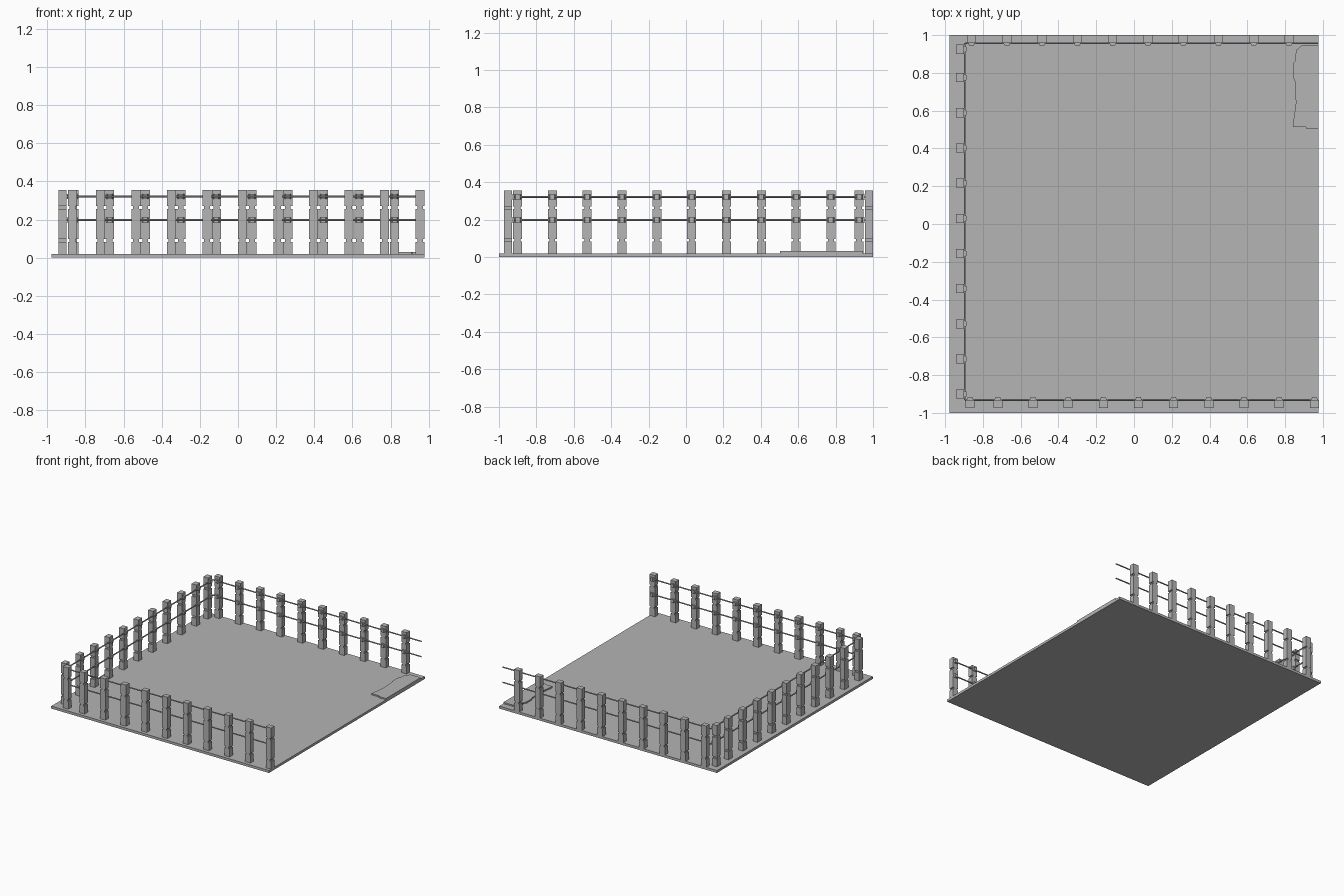
import bpy, bmesh, math
from mathutils import Matrix, Vector

cube = bpy.data.objects.get("Cube")
if cube:
    bpy.data.objects.remove(cube, do_unlink=True)

grey = bpy.data.materials.new("plain grey")
grey.use_nodes = True
grey.diffuse_color = (0.46, 0.46, 0.46, 1)
grey.node_tree.nodes["Principled BSDF"].inputs["Base Color"].default_value = (0.46, 0.46, 0.46, 1)

BASE_TOP, POST_TOP = 0.02, 0.355
WIRE_HEIGHTS = (0.197, 0.321)


def finish(bm, name):
    bmesh.ops.recalc_face_normals(bm, faces=bm.faces)
    mesh = bpy.data.meshes.new(name)
    bm.to_mesh(mesh)
    bm.free()
    mesh.materials.append(grey)
    obj = bpy.data.objects.new(name, mesh)
    bpy.context.collection.objects.link(obj)
    return obj


def add_box(bm, low, high):
    low, high = Vector(low), Vector(high)
    matrix = Matrix.Translation((low + high) / 2) @ Matrix.Diagonal((*(high - low), 1))
    bmesh.ops.create_cube(bm, size=1, matrix=matrix)


def add_prism(bm, points, offset):
    face = bm.faces.new([bm.verts.new(p) for p in points])
    made = bmesh.ops.extrude_face_region(bm, geom=[face])["geom"]
    bmesh.ops.translate(bm, vec=offset, verts=[v for v in made if isinstance(v, bmesh.types.BMVert)])


def make_post(name, place):
    """Notched post: outer face at local y = 0, field side at +y."""
    bm = bmesh.new()
    half, notch, depth = 0.024, 0.007, 0.042
    side = [(half, BASE_TOP)]
    for z in (0.09, 0.263):
        side += [(half, z - notch), (half - 0.009, z - notch),
                 (half - 0.009, z + notch), (half, z + notch)]
    side.append((half, POST_TOP))
    outline = side + [(-x, z) for x, z in reversed(side)]
    add_prism(bm, [(x, 0, z) for x, z in outline], (0, depth, 0))
    # Wire holders on the field side
    for z in WIRE_HEIGHTS:
        add_prism(bm, [(-0.018, depth, z - 0.013), (-0.012, depth + 0.014, z - 0.013),
                       (0.012, depth + 0.014, z - 0.013), (0.018, depth, z - 0.013)],
                  (0, 0, 0.026))
    bm.transform(place)
    finish(bm, name)


def make_wire(name, start, end):
    bm = bmesh.new()
    start, end = Vector(start), Vector(end)
    span = end - start
    turn = span.to_track_quat("Z", "Y").to_matrix().to_4x4()
    bmesh.ops.create_cone(bm, cap_ends=True, segments=8, radius1=0.005, radius2=0.005,
                          depth=span.length, matrix=Matrix.Translation((start + end) / 2) @ turn)
    finish(bm, name)


# Ground slab
bm = bmesh.new()
add_box(bm, (-0.978, -1, 0), (0.978, 1, BASE_TOP))
finish(bm, "ground_slab")

# Raised patch with a ragged inner edge
patch = [(0.978, 0.947), (0.89, 0.947), (0.858, 0.92), (0.852, 0.86), (0.842, 0.85),
         (0.842, 0.775), (0.852, 0.755), (0.857, 0.64), (0.842, 0.53), (0.842, 0.513),
         (0.91, 0.513), (0.915, 0.503), (0.978, 0.503)]
bm = bmesh.new()
add_prism(bm, [(x, y, BASE_TOP - 0.005) for x, y in patch], (0, 0, 0.016))
finish(bm, "ground_patch")

# Posts on three sides
STEP = 0.1862
front_x = [-0.868] + [-0.721 + STEP * i for i in range(10)]
back_x = [-0.86 + STEP * 1.003 * i for i in range(10)]
left_y = [0.925] + [0.775 - STEP * i for i in range(10)]
for i, x in enumerate(front_x):
    make_post(f"front_post_{i + 1}", Matrix.Translation((x, -0.973, 0)))
for i, x in enumerate(back_x):
    make_post(f"back_post_{i + 1}",
              Matrix.Translation((x, 1, 0)) @ Matrix.Rotation(math.pi, 4, "Z"))
for i, y in enumerate(left_y):
    make_post(f"side_post_{i + 1}",
              Matrix.Translation((-0.942, y, 0)) @ Matrix.Rotation(-math.pi / 2, 4, "Z"))

# Two wires along each side
for level, z in zip(("lower", "upper"), WIRE_HEIGHTS):
    make_wire(f"front_wire_{level}", (-0.896, -0.931, z), (0.978, -0.931, z))
    make_wire(f"back_wire_{level}", (-0.896, 0.957, z), (0.978, 0.957, z))
    make_wire(f"side_wire_{level}", (-0.896, -0.931, z), (-0.896, 0.957, z))
